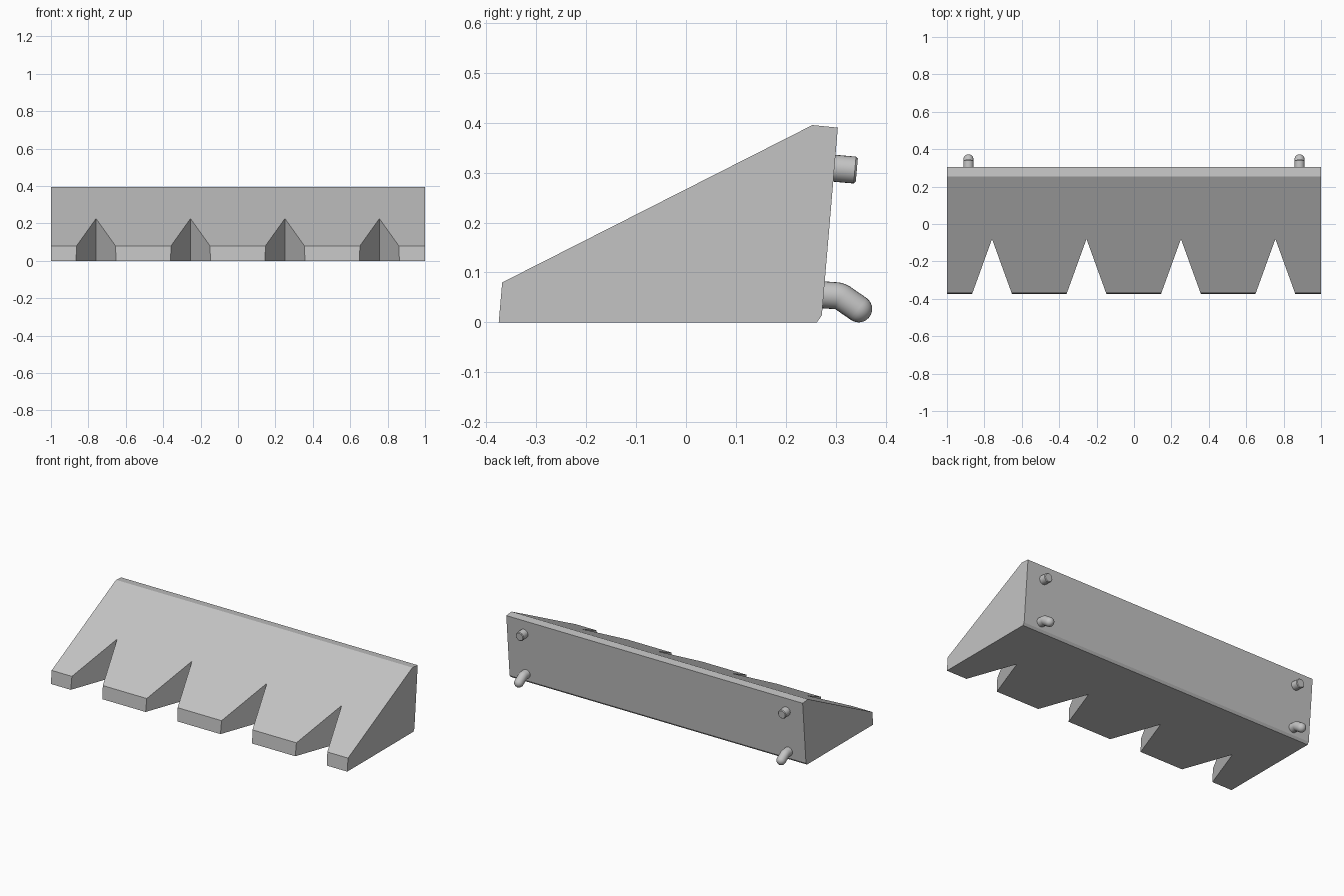
import bpy
import bmesh
from math import sin, cos, pi, radians

if "Cube" in bpy.data.objects:
    bpy.data.objects.remove(bpy.data.objects["Cube"])

# Single plain grey
grey = bpy.data.materials.new("plain grey")
grey.use_nodes = True
grey.diffuse_color = (0.55, 0.55, 0.55, 1)
grey.node_tree.nodes["Principled BSDF"].inputs["Base Color"].default_value = grey.diffuse_color


def finish(name, bm):
    bmesh.ops.recalc_face_normals(bm, faces=bm.faces)
    mesh = bpy.data.meshes.new(name)
    bm.to_mesh(mesh)
    bm.free()
    mesh.materials.append(grey)
    obj = bpy.data.objects.new(name, mesh)
    bpy.context.collection.objects.link(obj)
    return obj


def prism(name, points, offset):
    """Extrude a closed polygon along an offset vector."""
    bm = bmesh.new()
    face = bm.faces.new([bm.verts.new(p) for p in points])
    result = bmesh.ops.extrude_face_region(bm, geom=[face], use_keep_orig=True)
    moved = [v for v in result["geom"] if isinstance(v, bmesh.types.BMVert)]
    bmesh.ops.translate(bm, verts=moved, vec=offset)
    return finish(name, bm)


def peg(name, x, stations, sides=24):
    """Sweep a circle through (y, z, slope angle, radius) stations."""
    bm = bmesh.new()
    rings = []
    for y, z, angle, radius in stations:
        turns = [2 * pi * i / sides for i in range(sides)]
        rings.append([bm.verts.new((x + radius * cos(t),
                                    y - radius * sin(t) * sin(angle),
                                    z + radius * sin(t) * cos(angle))) for t in turns])
    for a, b in zip(rings, rings[1:]):
        for i in range(sides):
            j = (i + 1) % sides
            bm.faces.new((a[i], a[j], b[j], b[i]))
    bm.faces.new(rings[0])
    bm.faces.new(rings[-1])
    obj = finish(name, bm)
    bpy.ops.object.select_all(action="DESELECT")
    obj.select_set(True)
    bpy.context.view_layer.objects.active = obj
    bpy.ops.object.shade_smooth_by_angle(angle=radians(30))


# Wedge body from its side profile
profile = [(-0.375, 0), (0.262, 0), (0.272, 0.014), (0.304, 0.39), (0.253, 0.395), (-0.368, 0.08)]
body = prism("wedge_body", [(-1, y, z) for y, z in profile], (2, 0, 0))

# V notches along the front edge
tip, front, half_width, spacing = -0.08, -0.45, 0.134, 0.505
for i in range(4):
    x = -0.759 + i * spacing
    cutter = prism("notch_cutter", [(x - half_width, front, -0.1), (x + half_width, front, -0.1),
                                    (x, tip, -0.1)], (0, 0, 0.7))
    cutter.hide_render = True
    cut = body.modifiers.new("notch", "BOOLEAN")
    cut.operation = "DIFFERENCE"
    cut.solver = "EXACT"
    cut.object = cutter
    bpy.context.view_layer.objects.active = body
    bpy.ops.object.modifier_apply(modifier=cut.name)
    bpy.data.objects.remove(cutter)

# Mounting pegs on the tilted back
R = 0.027
tilt, droop = radians(-5), radians(-39)
upper = [(0.27, 0.311, tilt, R), (0.338, 0.305, tilt, R), (0.342, 0.3047, tilt, R - 0.004)]

# Lower hook: straight stub, rounded elbow, drooping shank, domed end
lower = [(0.25, 0.0568, tilt, R)]
bend, centre_y, centre_z = 0.03, 0.298, 0.0235
for i in range(7):
    a = tilt + (droop - tilt) * i / 6
    lower.append((centre_y - bend * sin(a), centre_z + bend * cos(a), a, R))
end_y, end_z = 0.3457, 0.027
for i in range(8):
    a = radians(88) * i / 7
    lower.append((end_y + R * sin(a) * cos(droop), end_z + R * sin(a) * sin(droop), droop, R * cos(a)))

for side, x in (("left", 0.885), ("right", -0.885)):
    peg("upper_peg_" + side, x, upper)
    peg("lower_hook_" + side, x, lower)
